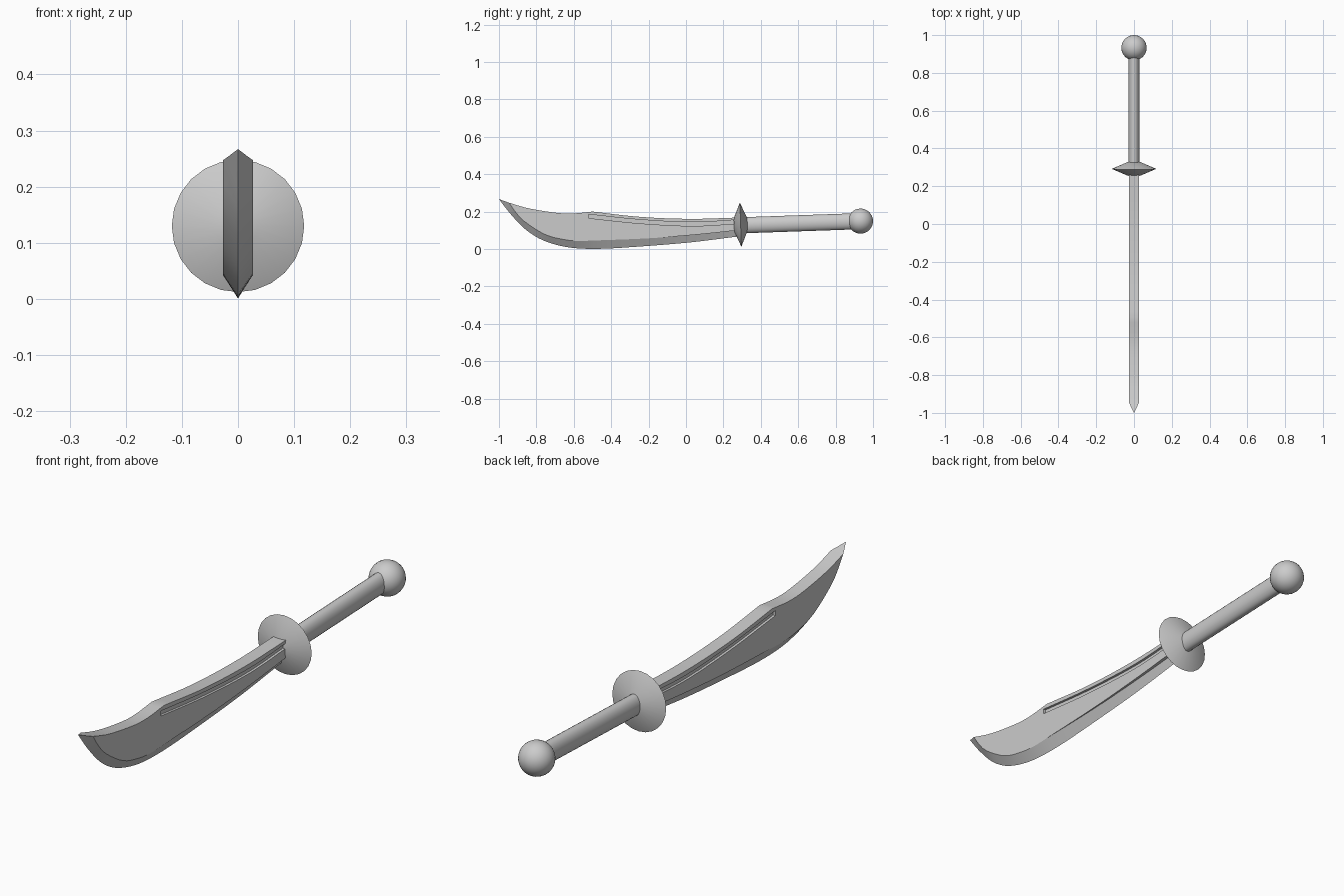
import bpy, bmesh, math
from mathutils import Matrix, Vector

if "Cube" in bpy.data.objects:
    bpy.data.objects.remove(bpy.data.objects["Cube"], do_unlink=True)

steel = bpy.data.materials.new("plain grey")
steel.use_nodes = True
GREY = (0.6, 0.6, 0.6, 1)
steel.diffuse_color = GREY
steel.node_tree.nodes["Principled BSDF"].inputs["Base Color"].default_value = GREY


def finish(bm, name, angle):
    bmesh.ops.remove_doubles(bm, verts=bm.verts, dist=0.0002)
    bmesh.ops.recalc_face_normals(bm, faces=bm.faces)
    mesh = bpy.data.meshes.new(name)
    bm.to_mesh(mesh)
    bm.free()
    mesh.materials.append(steel)
    ob = bpy.data.objects.new(name, mesh)
    bpy.context.collection.objects.link(ob)
    bpy.ops.object.select_all(action='DESELECT')
    ob.select_set(True)
    bpy.context.view_layer.objects.active = ob
    bpy.ops.object.shade_smooth_by_angle(angle=math.radians(angle))
    return ob


def loft(bm, rings):
    """Skin closed rings of equal length and cap both ends."""
    rows = [[bm.verts.new(p) for p in ring] for ring in rings]
    n = len(rows[0])
    for a, b in zip(rows, rows[1:]):
        for i in range(n):
            j = (i + 1) % n
            bm.faces.new((a[i], a[j], b[j], b[i]))
    bm.faces.new(rows[0])
    bm.faces.new(rows[-1])


def curve(points, y):
    """Smooth height through (y, z) points."""
    y = min(max(y, points[0][0]), points[-1][0])
    last = len(points) - 1
    k = next(i for i in range(last) if y <= points[i + 1][0])

    def slope(i):
        a, b = points[max(i - 1, 0)], points[min(i + 1, last)]
        return (b[1] - a[1]) / (b[0] - a[0])
    (y0, z0), (y1, z1) = points[k], points[k + 1]
    h = y1 - y0
    t = (y - y0) / h
    return (z0 * (1 + 2 * t) * (1 - t) ** 2 + slope(k) * h * t * (1 - t) ** 2
            + z1 * t * t * (3 - 2 * t) + slope(k + 1) * h * t * t * (t - 1))


# Blade outline: cutting edge, bevel line, spine in two arcs, groove centre
EDGE = [(-1, .267), (-.945, .195), (-.865, .11), (-.785, .056), (-.7, .024), (-.6, .005),
        (-.46, .001), (-.25, .013), (.02, .035), (.28, .067)]
BEVEL = [(-.945, .246), (-.9, .182), (-.85, .137), (-.75, .076), (-.65, .05), (-.58, .043),
         (-.5, .045), (-.2, .057), (.06, .077), (.28, .1)]
SPINE_TIP = [(-1, .267), (-.945, .247), (-.84, .217), (-.68, .192), (-.6, .19), (-.5, .2)]
SPINE_BACK = [(-.5, .2), (-.25, .172), (.02, .161), (.28, .168)]
GROOVE = [(-.52, .175), (-.25, .147), (.04, .133), (.28, .146)]
HALF, SHOULDER, GROOVE_START, DEPTH = .027, -.945, -.52, .01


def section(y, grooved):
    edge = curve(EDGE, y)
    top = curve(SPINE_TIP if y < -.5 else SPINE_BACK, y)
    bevel = min(curve(BEVEL, y), top) if y > SHOULDER else top
    w = HALF * min(1, (y + 1) / (SHOULDER + 1))
    step = .014 * max(0, (y - GROOVE_START) / .8)      # bevel sinks in toward the guard
    if y >= GROOVE_START:
        mid = curve(GROOVE, y)
        low, high = mid - .01, mid + .01
    else:
        low, high = bevel + (top - bevel) * .75, bevel + (top - bevel) * .9
    d = DEPTH if grooved else 0
    side = [(w - step, bevel), (w, bevel), (w, low), (w - d, low),
            (w - d, high), (w, high), (w, top)]
    pts = [(0, edge)] + side + [(-x, z) for x, z in reversed(side)]
    return [(x, y, z) for x, z in pts]


tip = [-1, -.985, -.965, SHOULDER]
front = [SHOULDER + (GROOVE_START - SHOULDER) * i / 16 for i in range(1, 17)]
back = [GROOVE_START, -.5] + [-.5 + .78 * i / 20 for i in range(1, 21)]
bm = bmesh.new()
loft(bm, [section(y, False) for y in tip + front] + [section(y, True) for y in back])
finish(bm, "blade", 20)


def turned(name, centre, profile, sides, squash=1.0):
    """Lathe (offset, radius) pairs about the slightly raised hilt axis."""
    place = Matrix.Translation(centre) @ Matrix.Rotation(math.radians(2), 4, 'X')
    turns = [2 * math.pi * i / sides for i in range(sides)]
    bm = bmesh.new()
    loft(bm, [[place @ Vector((r * squash * math.sin(a), o, r * math.cos(a))) for a in turns]
              for o, r in profile])
    return finish(bm, name, 35)


# Hilt: double-cone guard, oval grip, ball pommel
turned("guard", (0, .292, .13), [(-.036, .034), (0, .118), (.036, .034)], 24)
turned("grip", (0, .31, .127), [(0, .043), (.59, .043)], 24, .68)
ball = [math.pi * i / 16 for i in range(17)]
turned("pommel", (0, .933, .149),
       [(-.067 * math.cos(a), max(.067 * math.sin(a), .0001)) for a in ball], 32)
